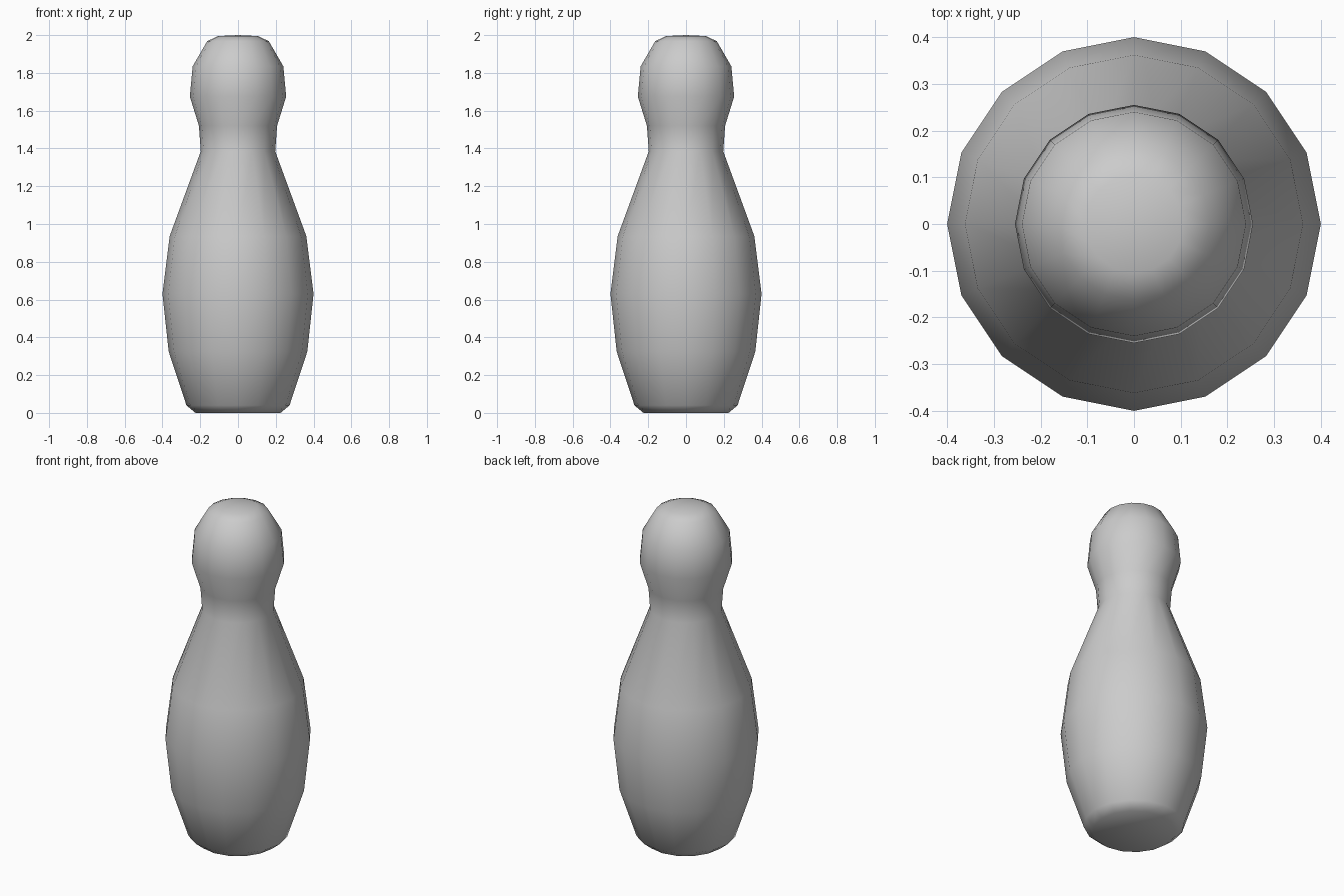
import bpy, bmesh, math
from mathutils import Matrix

cube = bpy.data.objects.get("Cube")
if cube:
    bpy.data.objects.remove(cube, do_unlink=True)

SIDES = 16
# Half outline of the pin: radius, height
PROFILE = [(0, 0), (0.225, 0), (0.273, 0.04), (0.367, 0.325), (0.4, 0.63),
           (0.362, 0.935), (0.197, 1.385), (0.207, 1.52), (0.255, 1.675),
           (0.24, 1.835), (0.163, 1.968), (0.105, 1.995), (0, 2)]

# Pin body turned around the z axis
bm = bmesh.new()
verts = [bm.verts.new((r, 0, z)) for r, z in PROFILE]
edges = [bm.edges.new(pair) for pair in zip(verts, verts[1:])]
bmesh.ops.spin(bm, geom=verts + edges, cent=(0, 0, 0), axis=(0, 0, 1),
               angle=math.tau, steps=SIDES, use_merge=True)
bmesh.ops.remove_doubles(bm, verts=bm.verts[:], dist=0.0005)
bmesh.ops.recalc_face_normals(bm, faces=bm.faces[:])
for face in bm.faces:
    face.smooth = True
mesh = bpy.data.meshes.new("pin_body")
bm.to_mesh(mesh)
bm.free()
pin = bpy.data.objects.new("pin_body", mesh)
bpy.context.collection.objects.link(pin)

# Plain grey finish
grey = bpy.data.materials.new("light_grey")
grey.use_nodes = True
color = (0.6, 0.6, 0.6, 1)
grey.diffuse_color = color
grey.node_tree.nodes["Principled BSDF"].inputs["Base Color"].default_value = color
mesh.materials.append(grey)
